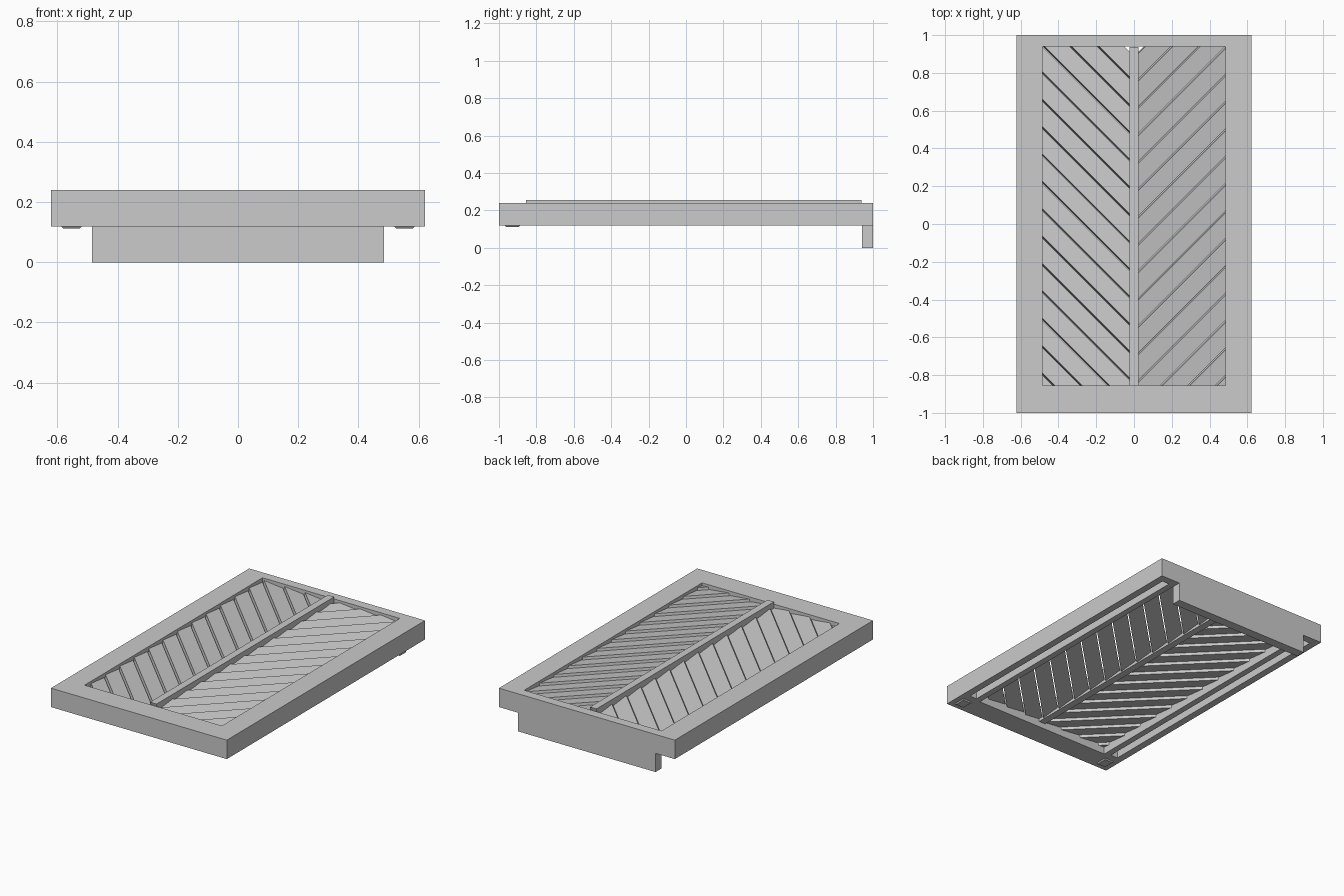
import bpy, bmesh, math
from mathutils import Vector, Matrix

if "Cube" in bpy.data.objects:
    bpy.data.objects.remove(bpy.data.objects["Cube"])

mat = bpy.data.materials.new("warm_grey")
mat.diffuse_color = (0.595, 0.595, 0.595, 1)
mat.use_nodes = True
mat.node_tree.nodes["Principled BSDF"].inputs["Base Color"].default_value = mat.diffuse_color


def finish(bm, name):
    bmesh.ops.recalc_face_normals(bm, faces=bm.faces[:])
    me = bpy.data.meshes.new(name)
    bm.to_mesh(me)
    bm.free()
    me.materials.append(mat)
    ob = bpy.data.objects.new(name, me)
    bpy.context.collection.objects.link(ob)
    return ob


def add_box(bm, lo, hi, mtx=Matrix()):
    lo, hi = Vector(lo), Vector(hi)
    size = hi - lo
    m = mtx @ Matrix.Translation((lo + hi) / 2) @ Matrix.Diagonal((*size, 1))
    return bmesh.ops.create_cube(bm, size=1, matrix=m)["verts"]


def box(name, lo, hi):
    bm = bmesh.new()
    add_box(bm, lo, hi)
    return finish(bm, name)


# Opening limits
OX, Y0, Y1, BAR = 0.485, -0.855, 0.94, 0.023

# Outer frame with opening and underside grooves cut out
frame = box("frame", (-0.621, -1, 0.119), (0.621, 1, 0.24))
bm = bmesh.new()
add_box(bm, (-OX, Y0, 0), (OX, Y1, 0.4))
for s in (-1, 1):
    a, b = sorted((s * 0.525, s * 0.575))
    add_box(bm, (a, -0.84, 0.05), (b, 0.95, 0.17))
cutter = finish(bm, "frame_cutter")
cutter.hide_render = True
mod = frame.modifiers.new("cut", "BOOLEAN")
mod.operation = "DIFFERENCE"
mod.solver = "EXACT"
mod.object = cutter
bpy.context.view_layer.objects.active = frame
frame.select_set(True)
bpy.ops.object.modifier_apply(modifier="cut")
bpy.data.objects.remove(cutter)

# Back lip hanging down to the ground
box("back_lip", (-OX, Y1, 0), (OX, 1, 0.119))

# Raised centre bar, open at both ends
bm = bmesh.new()
add_box(bm, (-BAR, Y0, 0.155), (BAR, Y1 - 0.003, 0.255))
bm.normal_update()
ends = [f for f in bm.faces if abs(f.normal.y) > 0.9]
bmesh.ops.delete(bm, geom=ends, context="FACES_ONLY")
finish(bm, "centre_bar")

# Diagonal tilted slats, clipped to each half of the opening
STEP = 0.145
PITCH = STEP / math.sqrt(2)
TILT, THICK = math.radians(8.5), 0.05
WIDTH = (PITCH - 0.001 - THICK * math.sin(TILT)) / math.cos(TILT)
ZC = 0.194


def slats(name, side):
    x0, x1 = (BAR, OX) if side > 0 else (-OX, -BAR)
    out = bmesh.new()
    for k in range(-3, 13):
        # centre line: y - side * x = c
        c = 0.455 - STEP * (k + 0.5)
        xm = (x0 + x1) / 2
        # local x runs along the slat, local y across it
        m = (Matrix.Translation((xm, c + side * xm, ZC))
             @ Matrix.Rotation(side * math.pi / 4, 4, "Z")
             @ Matrix.Rotation(side * TILT, 4, "X"))
        bm = bmesh.new()
        add_box(bm, (-0.6, -WIDTH / 2, -THICK / 2), (0.6, WIDTH / 2, THICK / 2), m)
        for co, no in (((x0, 0, 0), (-1, 0, 0)), ((x1, 0, 0), (1, 0, 0)),
                       ((0, Y0, 0), (0, -1, 0)), ((0, Y1, 0), (0, 1, 0))):
            geom = bm.verts[:] + bm.edges[:] + bm.faces[:]
            bmesh.ops.bisect_plane(bm, geom=geom, plane_co=co, plane_no=no, clear_outer=True)
            rim = [e for e in bm.edges if e.is_boundary]
            if rim:
                bmesh.ops.holes_fill(bm, edges=rim, sides=0)
        tmp = bpy.data.meshes.new("tmp")
        bm.to_mesh(tmp)
        bm.free()
        out.from_mesh(tmp)
        bpy.data.meshes.remove(tmp)
    return finish(out, name)


slats("slats_left", -1)
slats("slats_right", 1)

# Small bevelled feet under the front corners
for s, side in ((-1, "left"), (1, "right")):
    bm = bmesh.new()
    x = s * 0.553
    vs = add_box(bm, (x - 0.036, -0.97, 0.112), (x + 0.036, -0.885, 0.122))
    for v in vs:
        if v.co.z < 0.115:
            v.co.x += 0.008 * (1 if v.co.x < x else -1)
            v.co.y += 0.008 * (1 if v.co.y < -0.9275 else -1)
    finish(bm, "foot_" + side)
